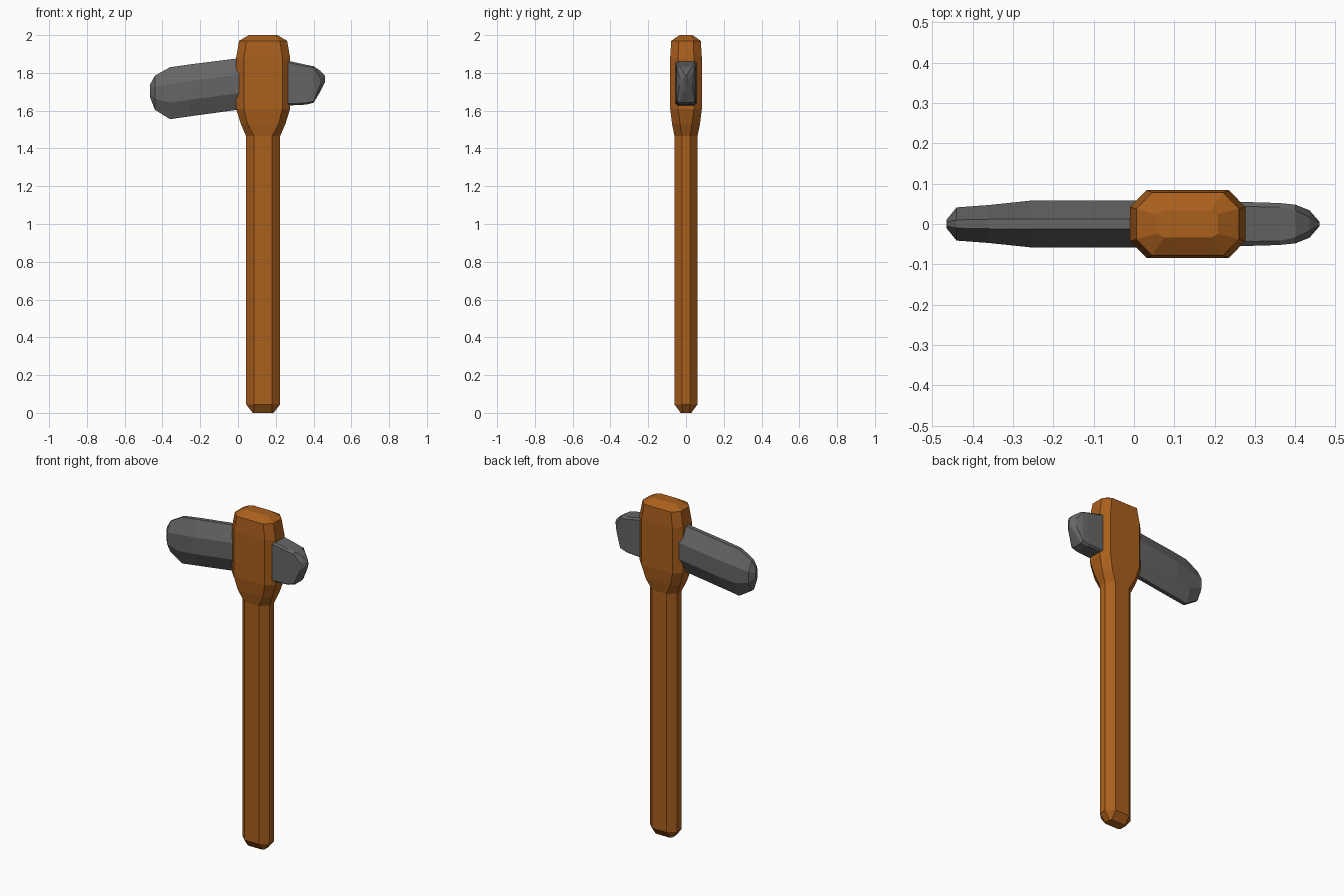
import bpy, bmesh

if "Cube" in bpy.data.objects:
    bpy.data.objects.remove(bpy.data.objects["Cube"])


def loft(name, rings, color):
    """Skin a list of equal-length point rings and cap both ends."""
    bm = bmesh.new()
    loops = [[bm.verts.new(p) for p in ring] for ring in rings]
    n = len(loops[0])
    for a, b in zip(loops, loops[1:]):
        for i in range(n):
            j = (i + 1) % n
            bm.faces.new((a[i], a[j], b[j], b[i]))
    bm.faces.new(loops[0])
    bm.faces.new(loops[-1])
    bmesh.ops.recalc_face_normals(bm, faces=bm.faces)
    mesh = bpy.data.meshes.new(name)
    bm.to_mesh(mesh)
    bm.free()
    mat = bpy.data.materials.new(name + "_colour")
    mat.diffuse_color = (*color, 1)
    mat.use_nodes = True
    mat.node_tree.nodes["Principled BSDF"].inputs["Base Color"].default_value = mat.diffuse_color
    mesh.materials.append(mat)
    obj = bpy.data.objects.new(name, mesh)
    bpy.context.collection.objects.link(obj)
    return obj


def octagon(a, a_in, b, b_in):
    """Chamfered rectangle: half sizes a, b with flats a_in, b_in."""
    return [(a, -b_in), (a, b_in), (a_in, b), (-a_in, b),
            (-a, b_in), (-a, -b_in), (-a_in, -b), (a_in, -b)]


# Wooden handle with swollen head: z, half x, flat x, half y, flat y
handle_x = 0.133
handle = [
    (0.00, 0.055, 0.047, 0.028, 0.018),
    (0.045, 0.09, 0.048, 0.061, 0.021),
    (1.465, 0.09, 0.048, 0.061, 0.021),
    (1.53, 0.118, 0.082, 0.074, 0.032),
    (1.61, 0.143, 0.102, 0.084, 0.042),
    (1.88, 0.143, 0.102, 0.084, 0.042),
    (1.97, 0.127, 0.088, 0.078, 0.038),
    (2.00, 0.075, 0.058, 0.034, 0.024),
]
loft("wooden_handle",
     [[(handle_x + x, y, z) for x, y in octagon(a, ai, b, bi)]
      for z, a, ai, b, bi in handle], (0.40, 0.115, 0.012))

# Stone blade through the handle: x, bottom z, top z, half y, edge flat ratio
stone = [
    (-0.465, 1.67, 1.74, 0.010, 0.5),
    (-0.44, 1.605, 1.785, 0.041, 0.25),
    (-0.36, 1.555, 1.83, 0.047, 0.25),
    (-0.255, 1.57, 1.845, 0.058, 0.22),
    (0.00, 1.605, 1.877, 0.058, 0.22),
    (0.26, 1.627, 1.865, 0.055, 0.8),
    (0.36, 1.632, 1.843, 0.052, 0.8),
    (0.40, 1.642, 1.835, 0.048, 0.7),
    (0.435, 1.70, 1.812, 0.034, 0.5),
    (0.46, 1.75, 1.785, 0.005, 0.6),
]
loft("stone_head",
     [[(x, y, (zb + zt) / 2 + z)
       for y, z in octagon(w, w * r, (zt - zb) / 2, (zt - zb) * (0.18 + 0.28 * (r > 0.6)))]
      for x, zb, zt, w, r in stone], (0.13, 0.13, 0.13))
